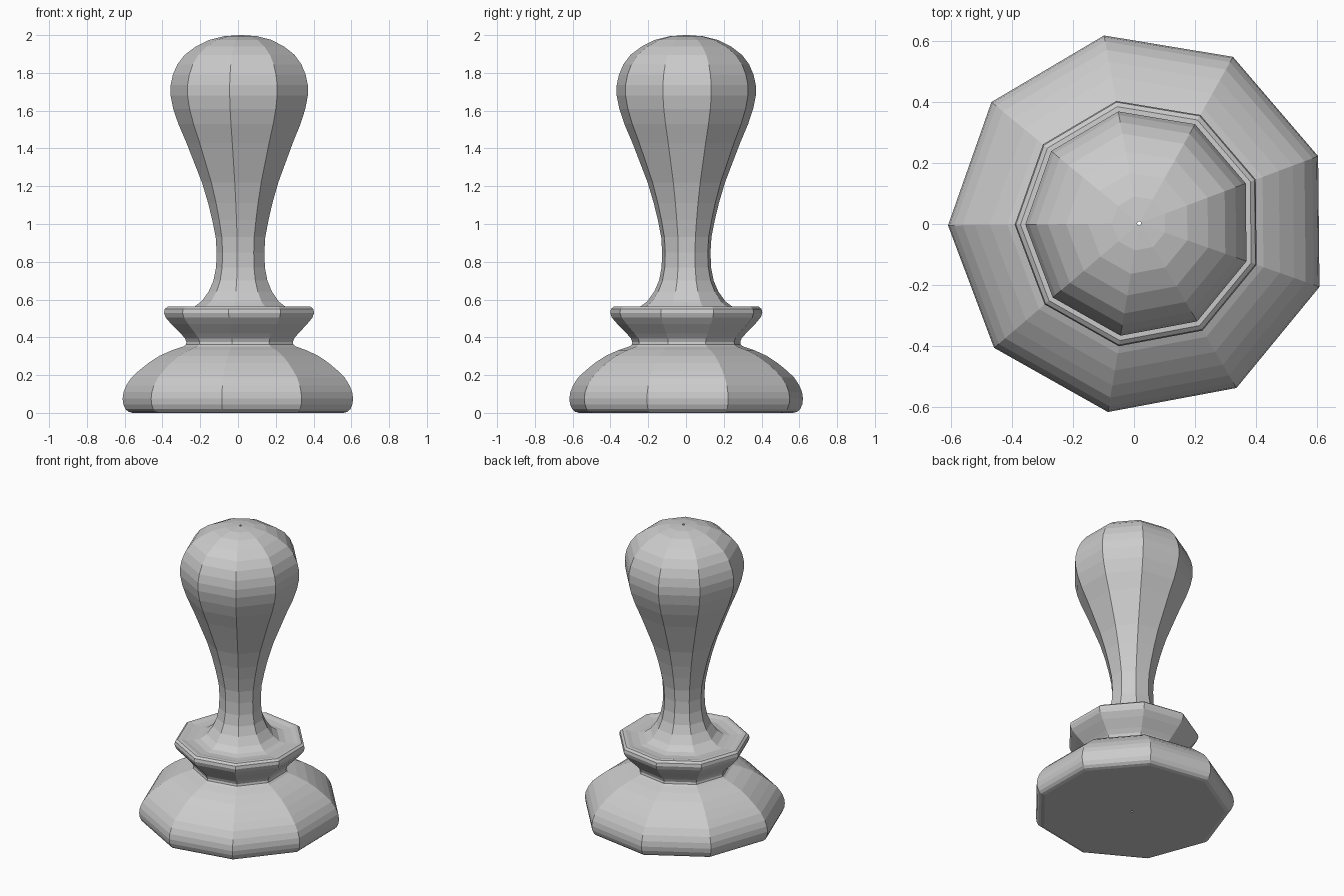
import bpy, bmesh, math

SIDES = 9
PHASE = math.radians(20.6)
CX, CY = 0.017, 0.002

# (radius, height) outline from the underside up to the tip
PROFILE = [
    # foot
    (0.007, 0.0), (0.575, 0.0), (0.597, 0.006), (0.613, 0.02), (0.624, 0.045),
    (0.628, 0.075), (0.623, 0.11), (0.608, 0.146), (0.58, 0.188), (0.54, 0.225),
    (0.49, 0.265), (0.433, 0.302), (0.365, 0.332), (0.305, 0.352),
    # waist and collar
    (0.293, 0.362), (0.29, 0.375), (0.298, 0.395), (0.32, 0.42), (0.37, 0.47),
    (0.4, 0.505), (0.409, 0.53), (0.405, 0.55), (0.39, 0.562), (0.37, 0.563),
    (0.34, 0.556), (0.29, 0.553), (0.25, 0.561),
    # handle
    (0.21, 0.59), (0.172, 0.643), (0.147, 0.7), (0.133, 0.77), (0.13, 0.85),
    (0.135, 0.93), (0.153, 1.02), (0.175, 1.11), (0.208, 1.22), (0.247, 1.32),
    (0.29, 1.43), (0.333, 1.53), (0.36, 1.61), (0.374, 1.68), (0.374, 1.735),
    (0.362, 1.79), (0.338, 1.845), (0.3, 1.895), (0.24, 1.94), (0.168, 1.975),
    (0.09, 1.994), (0.007, 2.0),
]

bm = bmesh.new()
rings = []
for r, z in PROFILE:
    rings.append([bm.verts.new((CX + r * math.cos(PHASE + math.tau * i / SIDES),
                                CY + r * math.sin(PHASE + math.tau * i / SIDES), z))
                  for i in range(SIDES)])
for a, b in zip(rings, rings[1:]):
    for i in range(SIDES):
        j = (i + 1) % SIDES
        bm.faces.new((a[i], a[j], b[j], b[i]))

mesh = bpy.data.meshes.new("turned_stamp")
bm.to_mesh(mesh)
bm.free()
obj = bpy.data.objects.new("turned_stamp", mesh)
bpy.context.collection.objects.link(obj)
